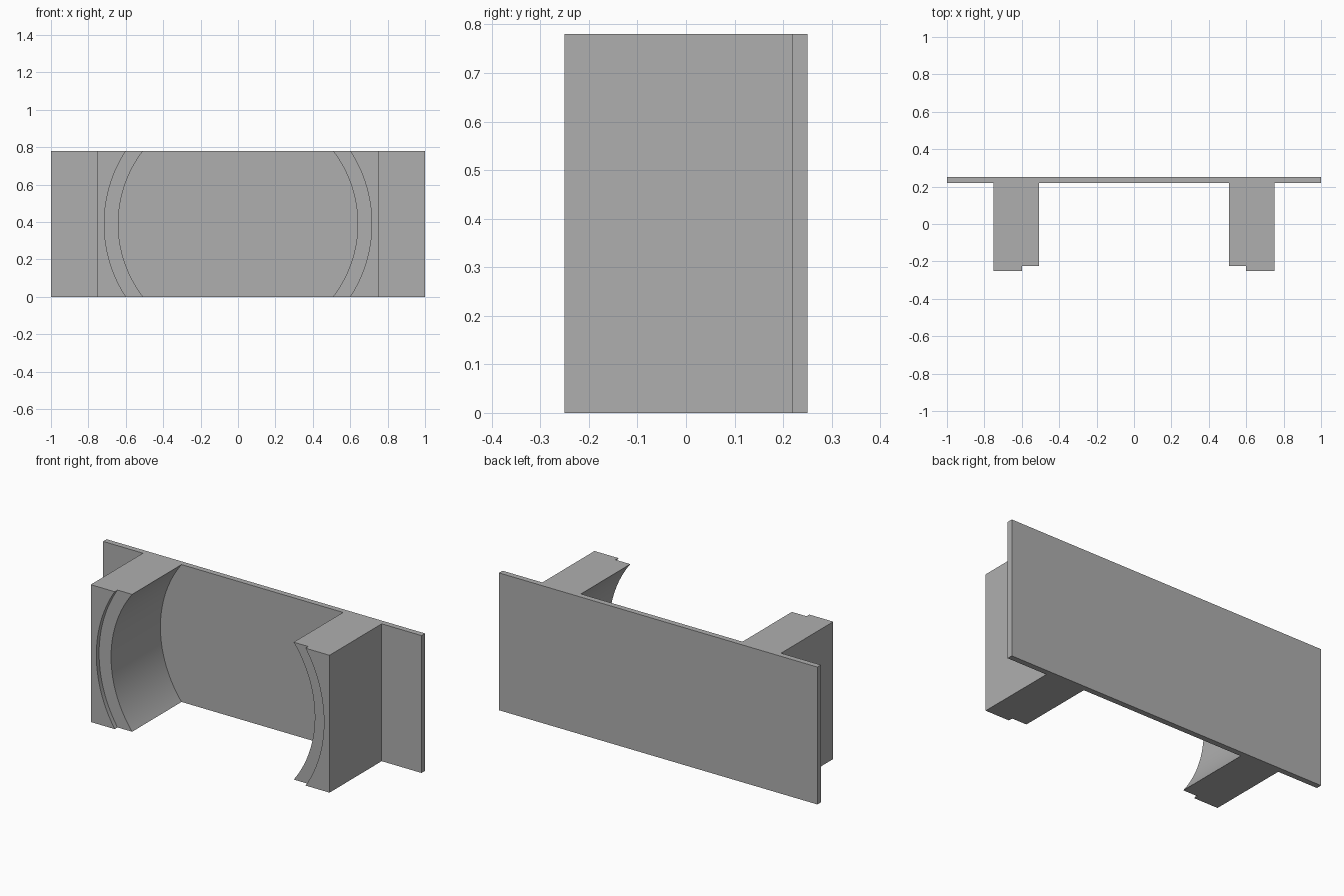
import bpy, bmesh, math

cube = bpy.data.objects.get("Cube")
if cube:
    bpy.data.objects.remove(cube, do_unlink=True)

HEIGHT = 0.78
MID = HEIGHT / 2
PLATE_FRONT, BACK = 0.218, 0.25
STEP, FRONT = -0.225, -0.25
OUTER = 0.75
BORE, RECESS = 0.64, 0.715
SEGMENTS = 48

grey = bpy.data.materials.new("plain grey")
grey.use_nodes = True
colour = (0.43, 0.43, 0.43, 1)
grey.diffuse_color = colour
grey.node_tree.nodes["Principled BSDF"].inputs["Base Color"].default_value = colour


def finish(name, bm):
    bmesh.ops.recalc_face_normals(bm, faces=bm.faces[:])
    mesh = bpy.data.meshes.new(name)
    bm.to_mesh(mesh)
    bm.free()
    mesh.materials.append(grey)
    obj = bpy.data.objects.new(name, mesh)
    bpy.context.collection.objects.link(obj)
    return obj


# Thin back plate
bm = bmesh.new()
bmesh.ops.create_cube(bm, size=1)
for v in bm.verts:
    v.co.x *= 2
    v.co.y = PLATE_FRONT if v.co.y < 0 else BACK
    v.co.z = 0 if v.co.z < 0 else HEIGHT
finish("back_plate", bm)


def clamp_block(name, side):
    """Block with a round bore and a wider shallow recess at its front."""
    bm = bmesh.new()

    def arc(radius, y):
        limit = math.asin(MID / radius)
        angles = [limit * (2 * i / SEGMENTS - 1) for i in range(SEGMENTS + 1)]
        return [bm.verts.new((side * radius * math.cos(a), y,
                              MID + radius * math.sin(a))) for a in angles]

    arcs = [arc(BORE, PLATE_FRONT), arc(BORE, STEP),
            arc(RECESS, STEP), arc(RECESS, FRONT)]
    # Bore wall, step face and recess wall
    for a, b in zip(arcs, arcs[1:]):
        for i in range(SEGMENTS):
            bm.faces.new((a[i], a[i + 1], b[i + 1], b[i]))
    # Outer corners, then the flat faces
    back_low, back_high, front_low, front_high = [
        bm.verts.new((side * OUTER, y, z))
        for y in (PLATE_FRONT, FRONT) for z in (0, HEIGHT)]
    bm.faces.new(arcs[0] + [back_high, back_low])
    bm.faces.new(arcs[-1] + [front_high, front_low])
    bm.faces.new([a[0] for a in arcs] + [front_low, back_low])
    bm.faces.new([a[-1] for a in arcs] + [front_high, back_high])
    bm.faces.new((back_low, back_high, front_high, front_low))
    return finish(name, bm)


for name, side in (("left_clamp_block", 1), ("right_clamp_block", -1)):
    block = clamp_block(name, side)
    bpy.ops.object.select_all(action='DESELECT')
    block.select_set(True)
    bpy.context.view_layer.objects.active = block
    bpy.ops.object.shade_smooth_by_angle(angle=math.radians(30))
